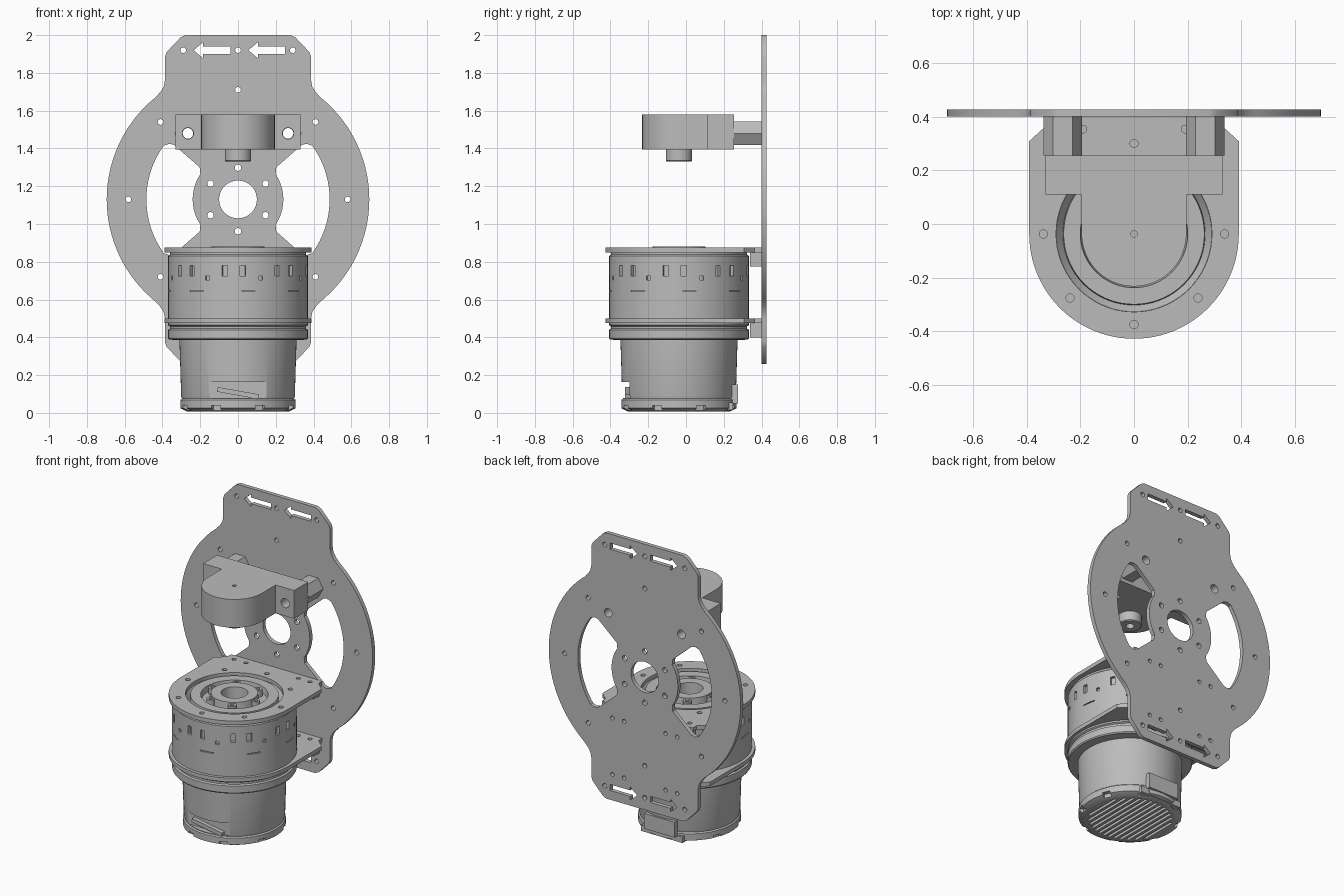
import bpy, bmesh, math
from math import sin, cos, radians, pi
from mathutils import Matrix, Vector

if "Cube" in bpy.data.objects:
    bpy.data.objects.remove(bpy.data.objects["Cube"])

grey = bpy.data.materials.new("plain grey")
grey.use_nodes = True
grey.diffuse_color = (0.5, 0.5, 0.5, 1)
grey.node_tree.nodes["Principled BSDF"].inputs["Base Color"].default_value = (0.5, 0.5, 0.5, 1)

AXIS = -0.037          # y of the motor axis
HUB = 1.13             # height of the plate centre
UPRIGHT = Matrix.Rotation(pi / 2, 4, "X")


def add(name, mesh, matrix=Matrix()):
    ob = bpy.data.objects.new(name, mesh)
    bpy.context.collection.objects.link(ob)
    ob.matrix_world = matrix
    mesh.materials.clear()
    mesh.materials.append(grey)
    bpy.ops.object.select_all(action="DESELECT")
    ob.select_set(True)
    bpy.context.view_layer.objects.active = ob
    bpy.ops.object.shade_smooth_by_angle(angle=radians(30))
    return ob


def from_bmesh(name, bm):
    bmesh.ops.recalc_face_normals(bm, faces=bm.faces)
    mesh = bpy.data.meshes.new(name)
    bm.to_mesh(mesh)
    bm.free()
    return mesh


def arc(r, a, b, n=24, cx=0, cy=0):
    steps = [radians(a + (b - a) * i / n) for i in range(n + 1)]
    return [(cx + r * cos(t), cy + r * sin(t)) for t in steps]


def hole(x, y, r, n=20):
    return arc(r, 0, 360, n, x, y)[:-1]


def slab(name, loops, thick, matrix):
    """Outline with holes, filled and given thickness about its plane."""
    cu = bpy.data.curves.new(name, "CURVE")
    cu.dimensions, cu.fill_mode, cu.extrude = "2D", "BOTH", thick / 2
    for loop in loops:
        sp = cu.splines.new("POLY")
        sp.points.add(len(loop) - 1)
        for p, (x, y) in zip(sp.points, loop):
            p.co = (x, y, 0, 1)
        sp.use_cyclic_u = True
    tmp = bpy.data.objects.new(name, cu)
    bpy.context.collection.objects.link(tmp)
    deps = bpy.context.evaluated_depsgraph_get()
    mesh = bpy.data.meshes.new_from_object(tmp.evaluated_get(deps))
    bpy.data.objects.remove(tmp)
    bm = bmesh.new()
    bm.from_mesh(mesh)
    bmesh.ops.remove_doubles(bm, verts=bm.verts, dist=1e-5)
    return add(name, from_bmesh(name, bm), matrix)


def lathe(name, profile, matrix, steps=72):
    bm = bmesh.new()
    vs = [bm.verts.new((r, 0, z)) for r, z in profile]
    es = [bm.edges.new(pair) for pair in zip(vs, vs[1:])]
    bmesh.ops.spin(bm, geom=vs + es, axis=(0, 0, 1), cent=(0, 0, 0), angle=2 * pi, steps=steps)
    bmesh.ops.remove_doubles(bm, verts=bm.verts, dist=1e-5)
    return add(name, from_bmesh(name, bm), matrix)


def block_matrix(centre, size, turn=0):
    return Matrix.Rotation(turn, 4, "Z") @ Matrix.Translation(centre) @ Matrix.Diagonal((*size, 1))


def block(name, centre, size, tilt=0):
    bm = bmesh.new()
    bmesh.ops.create_cube(bm, size=1, matrix=Matrix.Translation(centre)
                          @ Matrix.Rotation(tilt, 4, "Y") @ Matrix.Diagonal((*size, 1)))
    return add(name, from_bmesh(name, bm))


# Back plate: disc with a tab above and below
quarter = arc(0.695, 0, 51, 28) + [(0.41, 0.57), (0.393, 0.598), (0.387, 0.63), (0.387, 0.755),
                                   (0.378, 0.78), (0.305, 0.857), (0.28, 0.87)]
half = quarter + [(-x, y) for x, y in reversed(quarter)]
outline = half + [(-x, -y) for x, y in half[1:-1]]
loops = [outline, hole(0, 0, 0.1, 40)]

# Side windows between the spokes
sector = (arc(0.485, -36, 36) + arc(0.468, 39, 39, 1)[:1] + arc(0.445, 40.5, 40.5, 1)[:1]
          + arc(0.265, 40, 40, 1)[:1] + arc(0.24, 34, -34, 16) + arc(0.265, -40, -40, 1)[:1]
          + arc(0.445, -40.5, -40.5, 1)[:1] + arc(0.468, -39, -39, 1)[:1])
loops += [sector, [(-x, y) for x, y in sector]]

# Bolt holes and arrow cutouts
loops += [hole(0.168 * cos(a), 0.168 * sin(a), 0.017) for a in (radians(30 + 60 * i) for i in range(6))]
loops += [hole(0.58 * cos(a), 0.58 * sin(a), 0.015) for a in (i * pi / 4 for i in range(8))]
arrow = [(-0.1, 0), (-0.05, 0.042), (-0.05, 0.02), (0.095, 0.02),
         (0.095, -0.02), (-0.05, -0.02), (-0.05, -0.042)]
for z in (0.79, -0.79):
    loops += [hole(x, z, 0.015) for x in (-0.29, 0, 0.29)]
    loops += [[(x + cx, y + z) for x, y in arrow] for cx in (-0.135, 0.155)]
for side in (-1, 1):
    loops.append(hole(side * 0.265, 0.35, 0.028))
    loops += [hole(side * x, z, 0.013) for x in (0.15, 0.235) for z in (-0.33, -0.7)]
slab("back_plate", loops, 0.027, Matrix.Translation((0, 0.4135, HUB)) @ UPRIGHT)

# Motor mounting flanges with their corner blocks
flange = arc(0.39, 180, 360, 48) + [(0.39, 0.345), (0.33, 0.4), (0.33, 0.437),
                                    (-0.33, 0.437), (-0.33, 0.4), (-0.39, 0.345)]
pairs = [hole(s * x, 0.39, 0.014) for s in (-1, 1) for x in (0.19, 0.275)]
ring = [hole(0.337 * cos(a), 0.337 * sin(a), 0.015) for a in (i * pi / 4 for i in range(8))]
for name, z, opening in (("upper", 0.862, [hole(0, 0, 0.29, 72)] + ring),
                         ("lower", 0.488, [hole(0, 0, 0.362, 72)])):
    slab(name + "_flange", [flange] + opening + pairs, 0.026, Matrix.Translation((0, AXIS, z)))
    for side, label in ((-1, "right"), (1, "left")):
        block(f"{name}_{label}_bracket", (side * 0.215, 0.37, z - 0.0505), (0.19, 0.06, 0.075))

# Motor body turned around its axis
body = lathe("motor_body", [
    (0, 0.008), (0.27, 0.008), (0.305, 0.025), (0.305, 0.068), (0.297, 0.075), (0.301, 0.09),
    (0.31, 0.385), (0.365, 0.388), (0.37, 0.395), (0.37, 0.44), (0.36, 0.446), (0.36, 0.458),
    (0.37, 0.464), (0.37, 0.83), (0.36, 0.838), (0.36, 0.852), (0.289, 0.852), (0.265, 0.82),
    (0.262, 0.868), (0.2, 0.868), (0.195, 0.83), (0.145, 0.83), (0.14, 0.88), (0.08, 0.88),
    (0.075, 0.8), (0, 0.8)], Matrix.Translation((0, AXIS, 0)))

# Cutters: side slots, seam dashes, vent slats, rim notches and front socket
bm = bmesh.new()


def cut(centre, size, turn=0):
    bmesh.ops.create_cube(bm, size=1, matrix=block_matrix(centre, size, turn))


for i in range(8):
    base = radians(-3.5 + 45 * i)
    for d in (-7.5, 7.5):
        cut((0, -0.37, 0.752), (0.028, 0.04, 0.055), base + radians(d))
    cut((0, -0.37, 0.645), (0.09, 0.02, 0.006), base + radians(12))
    cut((0, -0.37, 0.715), (0.022, 0.03, 0.022), base + radians(22.5))
    cut((0, -0.305, 0.02), (0.05, 0.05, 0.04), radians(22.5 + 45 * i))
for i in range(-6, 7):
    x = i * 0.036
    cut((x, 0, 0), (0.018, 2 * math.sqrt(0.25 ** 2 - x * x), 0.05))
cut((-0.005, -0.34, 0.122), (0.31, 0.16, 0.085))
cutter = bpy.data.objects.new("body_cutter", from_bmesh("body_cutter", bm))
bpy.context.collection.objects.link(cutter)
cutter.matrix_world = body.matrix_world
cutter.hide_render = True
mod = body.modifiers.new("cuts", "BOOLEAN")
mod.operation, mod.solver, mod.object = "DIFFERENCE", "EXACT", cutter
bpy.context.view_layer.objects.active = body
bpy.ops.object.modifier_apply(modifier=mod.name)
bpy.data.objects.remove(cutter)

# Socket contents and rear cable cover
block("socket_plug", (0.0, AXIS - 0.262, 0.105), (0.22, 0.05, 0.025), radians(10))
block("rear_cover", (0, 0.24, 0.1), (0.22, 0.07, 0.1))
block("rear_lip", (0, 0.225, 0.035), (0.3, 0.05, 0.04))

# Screw bosses around the motor hub
for i in range(6):
    a = i * pi / 3
    lathe(f"hub_boss_{i + 1}", [(0, 0.82), (0.026, 0.82), (0.026, 0.872), (0.012, 0.872), (0.012, 0.85), (0, 0.85)],
          Matrix.Translation((0.155 * cos(a), AXIS + 0.155 * sin(a), 0)), 20)

# Upper holder: crossbar ends with through holes, rounded nose and pin
nose = arc(0.195, 180, 360, 40, 0, AXIS) + [(0.195, 0.255), (-0.195, 0.255)]
slab("holder_nose", [nose, hole(0, AXIS, 0.012)], 0.185, Matrix.Translation((0, 0, 1.4875)))
lathe("holder_pin", [(0.025, 1.4), (0.07, 1.4), (0.07, 1.335), (0.065, 1.33), (0.025, 1.33), (0.025, 1.4)],
      Matrix.Translation((0, AXIS, 0)), 40)
for side, label in ((-1, "right"), (1, "left")):
    near, far, mid = side * 0.195, side * 0.33, side * 0.265
    end = [(near, 1.395), (far, 1.395), (far, 1.58), (near, 1.58)]
    slab(f"holder_{label}_end", [end, hole(mid, 1.48, 0.03)], 0.145,
         Matrix.Translation((0, 0.1825, 0)) @ UPRIGHT)
    # Hexagonal standoff to the plate
    slab(f"{label}_standoff", [hole(mid, 1.48, 0.072, 6), hole(mid, 1.48, 0.028)], 0.145,
         Matrix.Translation((0, 0.3275, 0)) @ UPRIGHT)
